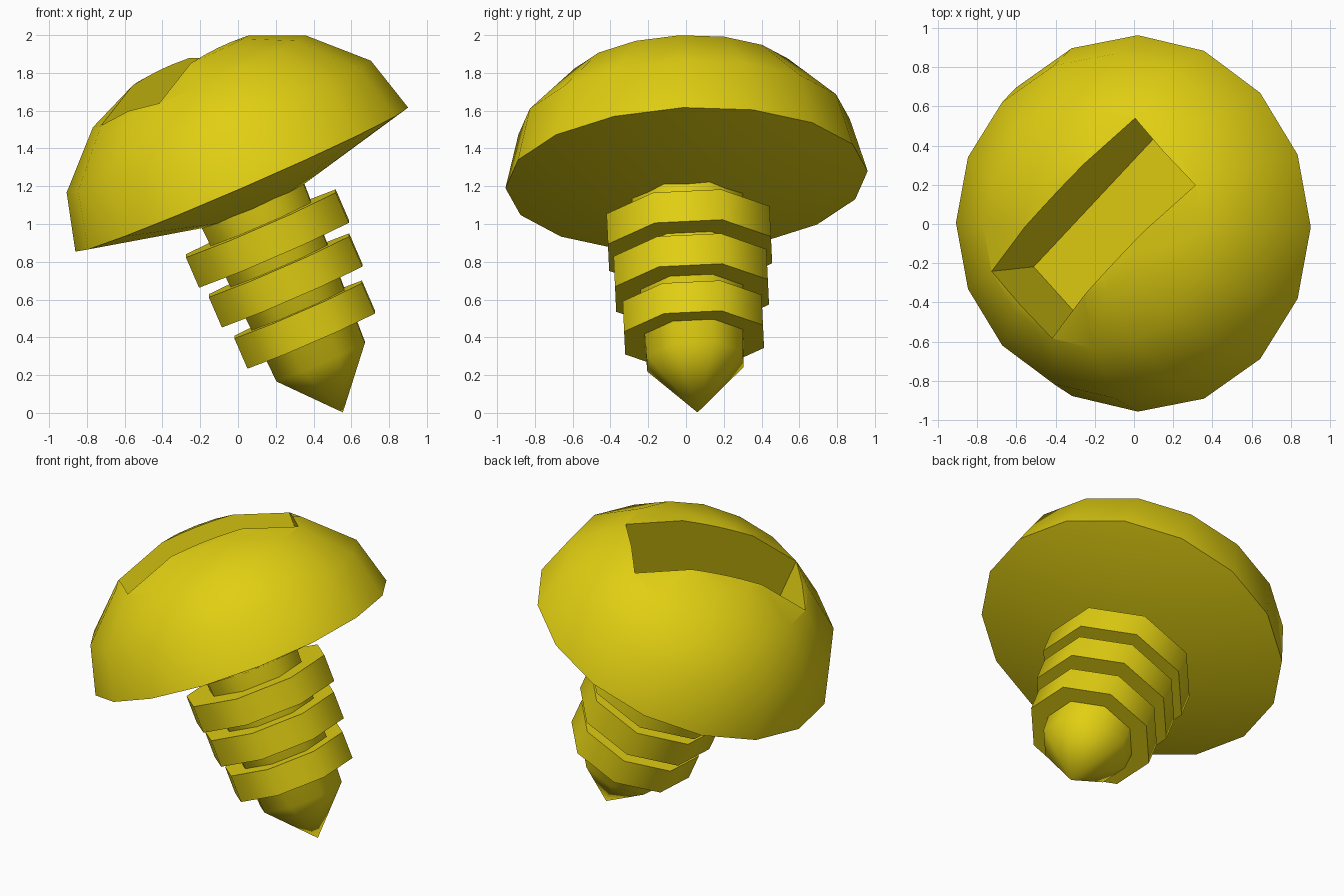
import bpy, bmesh
from math import cos, sin, pi, radians
from mathutils import Matrix, Vector

cube = bpy.data.objects.get("Cube")
if cube:
    bpy.data.objects.remove(cube, do_unlink=True)

yellow = bpy.data.materials.new("yellow")
yellow.use_nodes = True
color = (0.75, 0.62, 0.006, 1)
yellow.diffuse_color = color
yellow.node_tree.nodes["Principled BSDF"].inputs["Base Color"].default_value = color

# Leaning frame of the screw: local z runs from the tip up through the head
axis = Vector((-0.434, -0.047, 1)).normalized()
side = Vector((0, 1, 0.047)).cross(axis).normalized()
frame = Matrix((side, axis.cross(side), axis)).transposed().to_4x4()
frame.translation = (0.02, 0.003, 1.235)


def finish(name, bm):
    bmesh.ops.recalc_face_normals(bm, faces=bm.faces)
    mesh = bpy.data.meshes.new(name)
    bm.to_mesh(mesh)
    bm.free()
    mesh.materials.append(yellow)
    obj = bpy.data.objects.new(name, mesh)
    bpy.context.collection.objects.link(obj)
    obj.matrix_world = frame
    return obj


def lathe(name, profile, sides, phase=0.0):
    """Revolve (radius, height) points; a zero radius becomes a pole."""
    bm = bmesh.new()
    rings = []
    for r, z in profile:
        count = sides if r else 1
        rings.append([bm.verts.new((r * cos(2 * pi * i / sides + phase),
                                    r * sin(2 * pi * i / sides + phase), z))
                      for i in range(count)])
    for low, high in zip(rings, rings[1:]):
        for i in range(sides):
            j = (i + 1) % sides
            corners = [low[i % len(low)], low[j % len(low)],
                       high[j % len(high)], high[i % len(high)]]
            bm.faces.new(list(dict.fromkeys(corners)))
    return finish(name, bm)


def smooth(obj):
    bpy.ops.object.select_all(action='DESELECT')
    obj.select_set(True)
    bpy.context.view_layer.objects.active = obj
    bpy.ops.object.shade_smooth_by_angle(angle=radians(50))


# Domed head with a shallow cone beneath
head = lathe("head", [(0, -0.22), (0.96, 0), (0.878, 0.306), (0.613, 0.568),
                      (0.33, 0.688), (0, 0.725)], 16)

# Driver slot cut diagonally across the head
bm = bmesh.new()
bmesh.ops.create_cube(bm, size=1, matrix=Matrix.Rotation(pi / 4, 4, 'Z')
                      @ Matrix.Translation((0, 0, 0.53))
                      @ Matrix.Diagonal((1.126, 0.474, 1, 1)))
cutter = finish("slot_cutter", bm)
cutter.hide_render = True
cut = head.modifiers.new("slot", 'BOOLEAN')
cut.operation = 'DIFFERENCE'
cut.solver = 'EXACT'
cut.object = cutter
bpy.context.view_layer.objects.active = head
bpy.ops.object.modifier_apply(modifier=cut.name)
bpy.data.objects.remove(cutter, do_unlink=True)
smooth(head)

# Tapered eight-sided shank with a pointed tip; widths are across the flats
flat = 1 / cos(pi / 8)
shank = lathe("shank", [(0, -1.345), (0.255 * flat, -1.05),
                        (0.295 * flat, -0.12), (0, -0.12)], 8, pi / 8)
smooth(shank)

# Thread rings, shrinking towards the tip
for i, (r, top) in enumerate([(0.432, -0.253), (0.405, -0.495), (0.368, -0.75)]):
    low = top - 0.175
    ring = lathe(f"thread_ring_{i + 1}", [(0, low), (r * flat, low),
                                          (r * flat, top), (0, top)], 8, pi / 8)
    smooth(ring)
